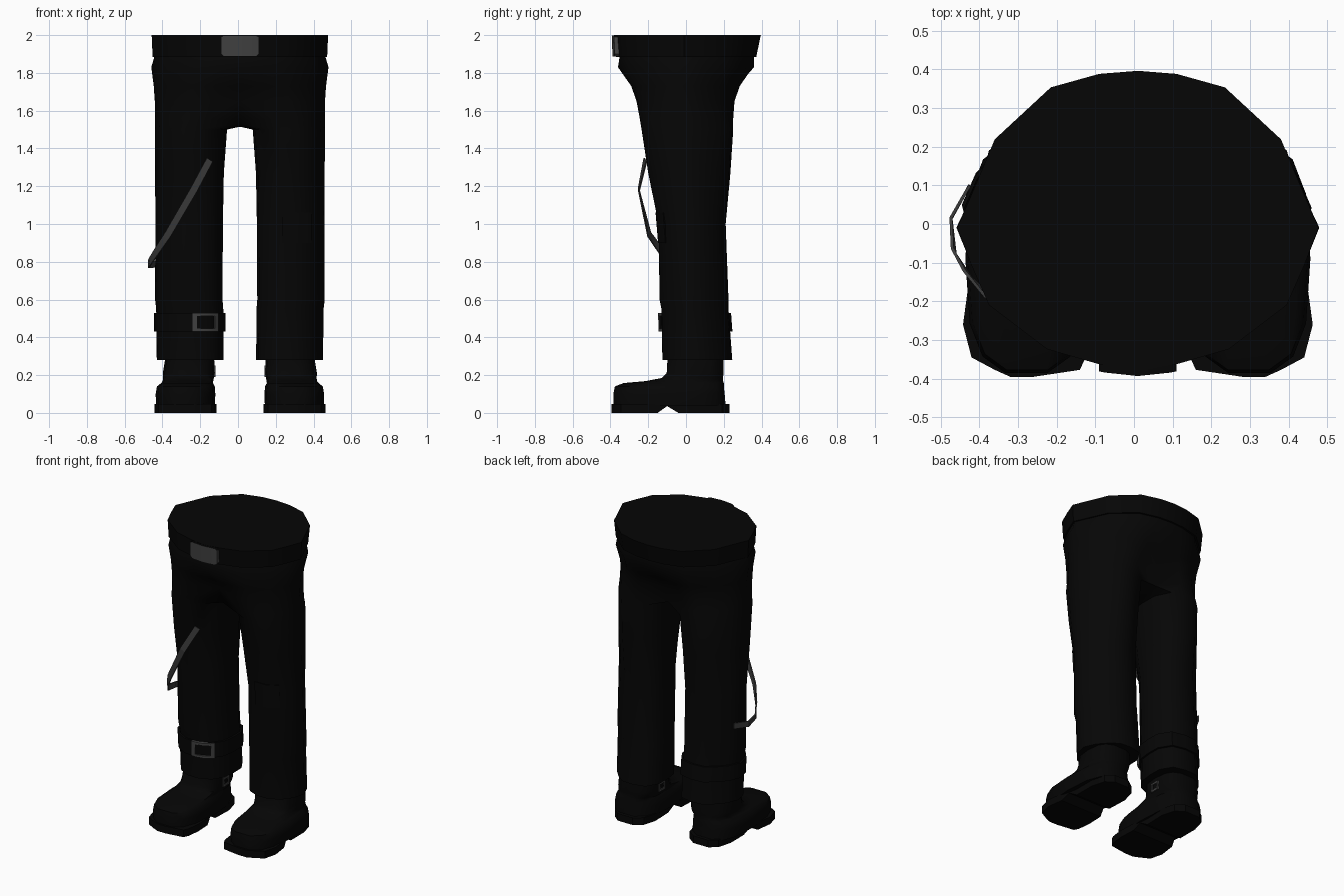
import bpy, bmesh, math
from mathutils import Vector

if "Cube" in bpy.data.objects:
    bpy.data.objects.remove(bpy.data.objects["Cube"])

MID = 0.01  # symmetry plane in x


def material(name, value):
    m = bpy.data.materials.new(name)
    m.diffuse_color = (value, value, value, 1)
    m.use_nodes = True
    m.node_tree.nodes["Principled BSDF"].inputs["Base Color"].default_value = m.diffuse_color
    return m


CLOTH = material("black cloth", 0.0018)
LEATHER = material("black leather", 0.0017)
METAL = material("dark metal", 0.052)
STRAP = material("grey strap", 0.043)


def finish(name, bm, mat, angle=40, top_mat=None):
    bmesh.ops.remove_doubles(bm, verts=bm.verts, dist=0.0005)
    bmesh.ops.recalc_face_normals(bm, faces=bm.faces)
    if top_mat:
        for f in bm.faces:
            f.material_index = 1 if f.normal.z > .8 else 0
    me = bpy.data.meshes.new(name)
    bm.to_mesh(me)
    bm.free()
    me.materials.append(mat)
    if top_mat:
        me.materials.append(top_mat)
    me.shade_smooth()
    me.set_sharp_from_angle(angle=math.radians(angle))
    ob = bpy.data.objects.new(name, me)
    bpy.context.collection.objects.link(ob)


def loft(bm, rings, closed=True, cap_start=True, cap_end=True, loop=False):
    """Skin a list of equal-length point rings."""
    vs = [[bm.verts.new(p) for p in r] for r in rings]
    n = len(vs[0])
    pairs = list(zip(vs, vs[1:])) + ([(vs[-1], vs[0])] if loop else [])
    for a, b in pairs:
        for i in range(n if closed else n - 1):
            j = (i + 1) % n
            bm.faces.new((a[i], a[j], b[j], b[i]))
    if cap_start and not loop:
        bm.faces.new(vs[0])
    if cap_end and not loop:
        bm.faces.new(vs[-1])


# Half of the waist outline, front to back
WAIST = [(0, -.39), (.1, -.372), (.235, -.332), (.385, -.215), (.43, -.11), (.467, -.01),
         (.42, .1), (.37, .22), (.225, .355), (.1, .39), (0, .398)]


def waist_half(z, s, hw, front, back):
    return [(MID + s * x * hw / .467, y * (front / -.39 if y < 0 else back / .398), z)
            for x, y in WAIST]


# Trouser leg rows: z, inner x, outer x, front y, back y
LEG = [(1.50, .068, .45, -.235, .25), (1.27, .085, .449, -.2, .235), (1.0, .09, .447, -.145, .21),
       (.6, .092, .449, -.14, .225), (.55, .088, .443, -.13, .225), (.28, .086, .44, -.125, .245)]
ANGLES = [-130 + 26 * i for i in range(11)] + [155, 180, 205]


def leg_row(z):
    for a, b in zip(LEG, LEG[1:]):
        if a[0] >= z >= b[0]:
            t = (a[0] - z) / (a[0] - b[0])
            return [p + (q - p) * t for p, q in zip(a, b)]


def leg_point(row, s, deg, off=0):
    """Point on the leg: fuller at the inner back, slimmer at the outer back."""
    z, xi, xo, yf, yb = row
    c, n = math.cos(math.radians(deg)), math.sin(math.radians(deg))
    bulge = (.14 if n > 0 else .06) if c < 0 else (-.13 if n > 0 else -.02)
    k = 1 + bulge * abs(2 * c * n) ** 1.5
    y = max(-1, min(1, n * k / .978))
    return (MID + s * ((xi + xo) / 2 + ((xo - xi) / 2 + off) * c * k),
            (yf + yb) / 2 + ((yb - yf) / 2 + off) * y, z)


def thigh_half(z, s, front, back, seam):
    """Upper thigh outline, pulled in to the seam at both ends."""
    pts = [leg_point((z, 0, .45, front, back), s, d) for d in ANGLES[:11]]
    pts[0], pts[10] = (MID, -seam, z), (MID, seam, z)
    return pts


def mix(a, b, t):
    return [tuple(Vector(p).lerp(Vector(q), t)) for p, q in zip(a, b)]


# Trousers: hips joined to two legs along the crotch seam
bm = bmesh.new()
for s in (1, -1):
    crotch = thigh_half(1.56, s, -.245, .25, .175)
    for i in (0, 10):
        crotch[i] = (MID, crotch[i][1], 1.535)
    inner = [(MID, leg_point((1.56, 0, .45, -.245, .25), s, d)[1], 1.515) for d in ANGLES[11:]]
    hips = [waist_half(1.895, s, .45, -.35, .36), waist_half(1.83, s, .469, -.36, .36),
            mix(waist_half(1.73, s, .46, -.298, .288), thigh_half(1.73, s, -.298, .288, .25), .4),
            mix(waist_half(1.65, s, .452, -.265, .258), thigh_half(1.65, s, -.265, .258, .2), .75)]
    loft(bm, hips + [crotch], closed=False, cap_start=False, cap_end=False)
    loft(bm, [crotch + inner] + [[leg_point(r, s, d) for d in ANGLES] for r in LEG], cap_start=False)
finish("trousers", bm, CLOTH, 50)

# Belt, closed on top
bm = bmesh.new()
loft(bm, [waist_half(z, 1, hw, f, b) + waist_half(z, -1, hw, f, b)[-2:0:-1]
          for z, hw, f, b in ((1.885, .462, -.37, .372), (2.0, .467, -.38, .396))])
finish("belt", bm, LEATHER, 30)

# Belt buckle plate with clipped corners, bent along the belt front
bm = bmesh.new()
cols = [(-.1, 1.9, 1.99, -.377), (-.085, 1.886, 1.999, -.38), (0, 1.886, 1.999, -.389),
        (.085, 1.886, 1.999, -.38), (.1, 1.9, 1.99, -.377)]
loft(bm, [[(MID + x, y + .03, lo), (MID + x, y, lo), (MID + x, y - .004, hi), (MID + x, y + .03, hi)]
          for x, lo, hi, y in cols])
finish("belt_buckle", bm, METAL, 40, LEATHER)


def leg_band(name, s, degs, zs, off, mat, loop):
    """Thin plate that follows the leg surface."""
    bm = bmesh.new()
    lo, hi = leg_row(zs[0]), leg_row(zs[1])
    loft(bm, [[leg_point(lo, s, d, -.006), leg_point(lo, s, d, off), leg_point(hi, s, d, off),
               leg_point(hi, s, d, -.006)] for d in degs], loop=loop)
    finish(name, bm, mat, 40)


leg_band("shin_strap", -1, ANGLES, (.43, .53), .012, LEATHER, True)
leg_band("knee_patch", 1, ANGLES[1:4], (.9, 1.06), .004, CLOTH, False)

# Shin buckle: four bars wrapped on the strap
for name, degs, zs in (("lower", (-96, -104, -117, -130, -136), (.43, .446)),
                       ("upper", (-96, -104, -117, -130, -136), (.514, .53)),
                       ("outer", (-94, -101), (.43, .53)),
                       ("inner", (-130, -137), (.43, .53))):
    leg_band("shin_buckle_" + name, -1, degs, zs, .018, METAL, False)


def frame(name, centre, facing, w, h, bar, depth):
    """Rectangular buckle frame facing a compass direction in degrees."""
    a = math.radians(facing)
    out, side = Vector((math.cos(a), math.sin(a), 0)), Vector((-math.sin(a), math.cos(a), 0))
    up, c = Vector((0, 0, 1)), Vector(centre)

    def square(inset, d):
        return [c + side * i * (w / 2 - inset) + up * j * (h / 2 - inset) + out * d
                for i, j in ((-1, -1), (1, -1), (1, 1), (-1, 1))]
    bm = bmesh.new()
    loft(bm, [square(0, 0), square(0, depth), square(bar, depth), square(bar, 0)], loop=True)
    finish(name, bm, METAL, 30)


# Loose strap hanging across the thigh and round the outer knee
path = [Vector(p) for p in ((-.15, -.215, 1.34), (-.235, -.25, 1.18), (-.37, -.195, .945),
                            (-.43, -.13, .855), (-.466, -.07, .80), (-.473, .015, .785),
                            (-.425, .1, .79))]
rings = []
for i, p in enumerate(path):
    tangent = (path[min(i + 1, len(path) - 1)] - path[max(i - 1, 0)]).normalized()
    out = Vector((p.x + .255, p.y - .04, 0)).normalized()
    wide = tangent.cross(out).normalized() * .019
    thin = tangent.cross(wide).normalized() * .004
    rings.append([p + wide + thin, p - wide + thin, p - wide - thin, p + wide - thin])
bm = bmesh.new()
loft(bm, rings)
finish("hanging_strap", bm, STRAP, 30)

# Sole sections: y, inner x, outer x, bottom z
SOLE = [(-.395, .27, .33, 0), (-.377, .15, .37, 0), (-.345, .135, .43, 0), (-.26, .125, .452, 0),
        (-.15, .13, .437, 0), (-.1, .145, .42, .036), (-.04, .15, .41, 0), (.1, .145, .41, 0),
        (.19, .17, .385, 0), (.23, .225, .335, 0)]
# Boot rows: z, centre x, half width, front y, back y
BOOT = [(.04, .288, .156, -.388, .215), (.1, .288, .158, -.39, .21), (.14, .286, .153, -.382, .205),
        (.158, .28, .137, -.335, .205), (.168, .275, .134, -.22, .2), (.185, .272, .134, -.13, .2),
        (.21, .27, .138, -.105, .2), (.3, .265, .128, -.1, .2)]


def boxy(v):
    return math.copysign(abs(v) ** .7, v)


for s, side in ((1, "left"), (-1, "right")):
    bm = bmesh.new()
    loft(bm, [[(MID + s * a, y, lo), (MID + s * b, y, lo), (MID + s * b, y, .048), (MID + s * a, y, .048)]
              for y, a, b, lo in SOLE])
    finish(side + "_boot_sole", bm, LEATHER, 30)

    bm = bmesh.new()
    loft(bm, [[(MID + s * (cx + hw * boxy(math.cos(k * math.pi / 7))),
                (yf + yb) / 2 + (yb - yf) / 2 * boxy(math.sin(k * math.pi / 7)), z) for k in range(14)]
              for z, cx, hw, yf, yb in BOOT])
    finish(side + "_boot", bm, LEATHER, 45)

    # Small ankle buckle on the inner side
    frame(side + "_boot_buckle", (MID + s * .137, .05, .22), 180 if s > 0 else 0, .065, .06, .012, .008)
